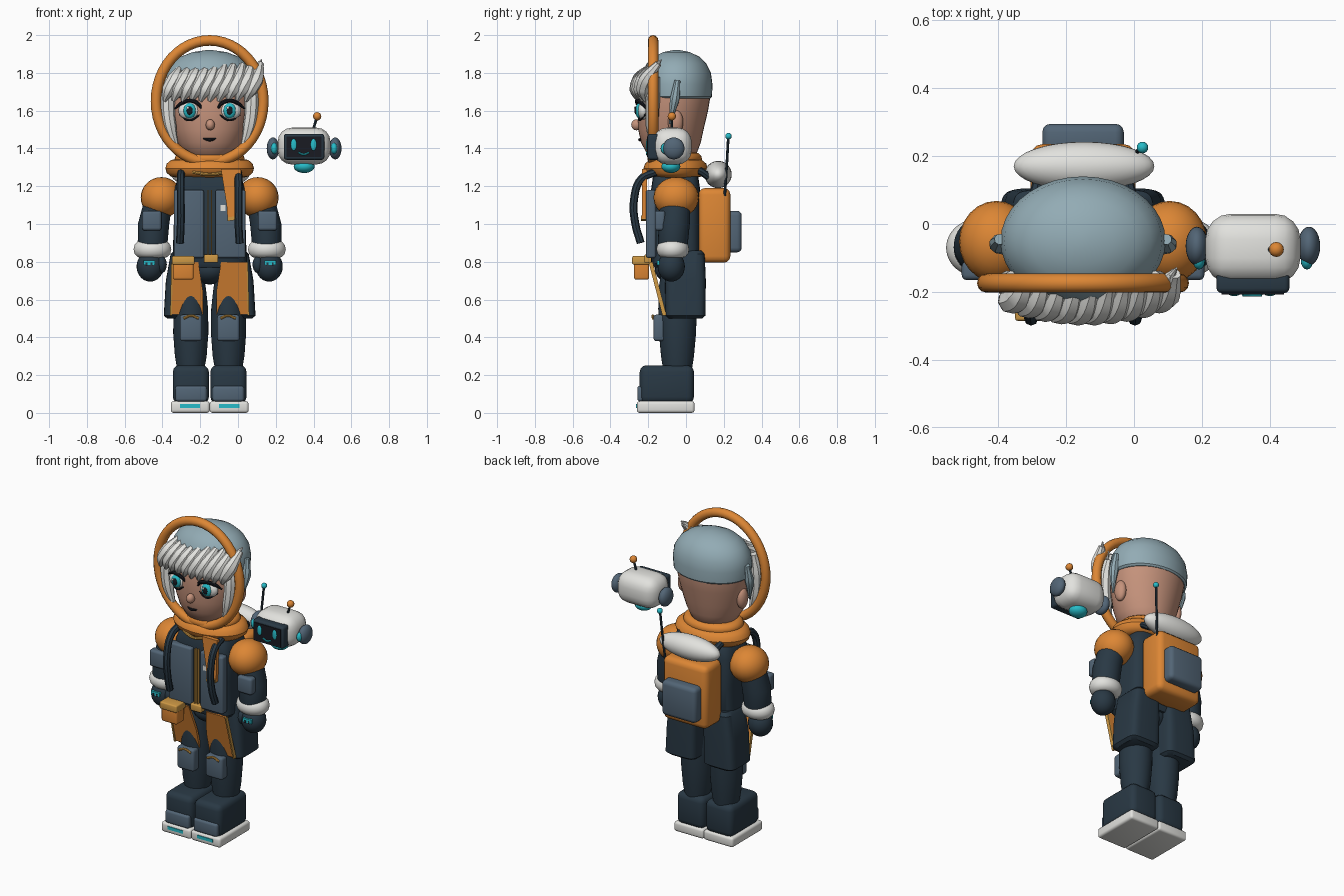
import bpy, bmesh, math
from mathutils import Vector, Matrix

if "Cube" in bpy.data.objects:
    bpy.data.objects.remove(bpy.data.objects["Cube"])

CX = -0.15  # figure's mirror plane


def material(name, rgb):
    m = bpy.data.materials.new(name)
    m.diffuse_color = (*rgb, 1)
    m.use_nodes = True
    m.node_tree.nodes["Principled BSDF"].inputs["Base Color"].default_value = m.diffuse_color
    return m


ORANGE = material("orange", (0.72, 0.24, 0.035))
NAVY = material("dark navy", (0.022, 0.04, 0.058))
SLATE = material("slate", (0.085, 0.13, 0.18))
WHITE = material("off white", (0.76, 0.76, 0.73))
CAPCOL = material("blue grey", (0.29, 0.41, 0.46))
SKIN = material("skin", (0.56, 0.29, 0.2))
TEAL = material("teal", (0.02, 0.5, 0.58))
GOLD = material("gold", (0.62, 0.32, 0.06))
BLACK = material("near black", (0.01, 0.011, 0.016))


def finish(bm, name, mat):
    bmesh.ops.recalc_face_normals(bm, faces=bm.faces)
    me = bpy.data.meshes.new(name)
    bm.to_mesh(me)
    bm.free()
    ob = bpy.data.objects.new(name, me)
    bpy.context.collection.objects.link(ob)
    me.materials.append(mat)
    return ob


def box(name, mat, x, y, z, bevel=0.0, seg=3):
    """Rounded box from (min, max) ranges."""
    bm = bmesh.new()
    bmesh.ops.create_cube(bm, size=1)
    for v in bm.verts:
        v.co = Vector([(r[0] + r[1]) / 2 + c * (r[1] - r[0]) for c, r in zip(v.co, (x, y, z))])
    if bevel:
        bmesh.ops.bevel(bm, geom=bm.edges[:], offset=bevel, segments=seg, affect='EDGES', profile=0.5)
    return finish(bm, name, mat)


def ball(name, mat, c, r, n=24):
    r = r if isinstance(r, tuple) else (r, r, r)
    bm = bmesh.new()
    bmesh.ops.create_uvsphere(bm, u_segments=n, v_segments=n // 2 + 2, radius=1)
    for v in bm.verts:
        v.co = Vector([c[i] + v.co[i] * r[i] for i in range(3)])
    return finish(bm, name, mat)


def loft(name, mat, rings, p=2.0, n=36):
    """Stack of superellipses: (z, cx, cy, rx, ry)."""
    bm = bmesh.new()
    rows = []
    for z, cx, cy, rx, ry in rings:
        row = []
        for i in range(n):
            a = 2 * math.pi * i / n
            c, s = math.cos(a), math.sin(a)
            row.append(bm.verts.new((cx + rx * math.copysign(abs(c) ** (2 / p), c),
                                     cy + ry * math.copysign(abs(s) ** (2 / p), s), z)))
        rows.append(row)
    for a, b in zip(rows, rows[1:]):
        for i in range(n):
            bm.faces.new((a[i], a[(i + 1) % n], b[(i + 1) % n], b[i]))
    bm.faces.new(rows[0])
    bm.faces.new(rows[-1])
    return finish(bm, name, mat)


def ring(name, mat, c, rx, ry, tube_r, upright=False, tube_h=None):
    """Elliptic torus, flat or standing to face the front."""
    bm = bmesh.new()
    h = tube_h or tube_r
    n, m = 48, 12
    g = []
    for i in range(n):
        a = 2 * math.pi * i / n
        for j in range(m):
            b = 2 * math.pi * j / m
            u = (rx + tube_r * math.cos(b)) * math.cos(a)
            v = (ry + tube_r * math.cos(b)) * math.sin(a)
            w = h * math.sin(b)
            g.append(bm.verts.new(Vector(c) + Vector((u, w, v) if upright else (u, v, w))))
    for i in range(n):
        for j in range(m):
            k, q = (i + 1) % n, (j + 1) % m
            bm.faces.new((g[i * m + j], g[k * m + j], g[k * m + q], g[i * m + q]))
    return finish(bm, name, mat)


def tube(name, mat, pts, r, radii=None):
    """Smooth round sweep with optional taper."""
    cu = bpy.data.curves.new(name, 'CURVE')
    cu.dimensions, cu.bevel_depth, cu.bevel_resolution, cu.use_fill_caps = '3D', r, 2, True
    sp = cu.splines.new('BEZIER')
    sp.bezier_points.add(len(pts) - 1)
    sp.resolution_u = 6
    for i, (b, p) in enumerate(zip(sp.bezier_points, pts)):
        b.co = p
        b.handle_left_type = b.handle_right_type = 'AUTO'
        b.radius = radii[i] if radii else 1
    tmp = bpy.data.objects.new(name + "_path", cu)
    bpy.context.collection.objects.link(tmp)
    me = bpy.data.meshes.new_from_object(tmp.evaluated_get(bpy.context.evaluated_depsgraph_get()))
    bpy.data.objects.remove(tmp)
    bm = bmesh.new()
    bm.from_mesh(me)
    ob = finish(bm, name, mat)
    ob.data.materials.clear()
    ob.data.materials.append(mat)
    return ob


def plate(name, mat, xz, y, thick, slope=0.0, ztop=0.0):
    """Outline in x,z extruded in y, leaning by slope."""
    bm = bmesh.new()
    a = [bm.verts.new((px, y + slope * (ztop - pz), pz)) for px, pz in xz]
    f = bm.faces.new(a)
    for e in bmesh.ops.extrude_face_region(bm, geom=[f])["geom"]:
        if isinstance(e, bmesh.types.BMVert):
            e.co.y += thick
    return finish(bm, name, mat)


# Head, cap of hair and features
loft("head", SKIN, [(z, CX, cy, rx, ry) for z, cy, rx, ry in (
    (1.34, -.07, .09, .09), (1.37, -.075, .135, .13), (1.43, -.08, .168, .158), (1.5, -.08, .193, .173),
    (1.6, -.07, .215, .187), (1.68, -.06, .226, .19), (1.78, -.05, .225, .175), (1.88, -.05, .12, .1))])
loft("hair_cap", CAPCOL, [(z, CX, -.05, rx, ry) for z, rx, ry in (
    (1.665, .225, .18), (1.675, .238, .188), (1.74, .243, .19), (1.8, .232, .182), (1.85, .2, .157),
    (1.885, .155, .122), (1.91, .09, .07), (1.92, .02, .02))])
ball("nose", SKIN, (CX + .003, -.262, 1.525), (.024, .028, .029))
tube("mouth", BLACK, [(CX - .042, -.232, 1.457), (CX, -.244, 1.446), (CX + .042, -.232, 1.457)], .009, [.5, 1, .5])

# Fringe of slanted locks
for i in range(10):
    t = i / 9
    x = -.365 + .43 * t
    d = ((x - CX) / .24) ** 2
    yb = -.262 + .045 * d
    tube(f"fringe_lock_{i}", WHITE, [(x + .055, yb + .08, 1.82 + .03 * t), (x + .03, yb + .015, 1.765),
                                     (x, yb, 1.71), (x - .025, yb + .01, 1.65)], .04, [.45, 1, .95, .25])
tube("stray_lock", WHITE, [(.125, -.13, 1.87), (.095, -.17, 1.82), (.06, -.21, 1.75), (.03, -.23, 1.68)], .035, [.1, .7, 1, .3])

for s, side in ((-1, "right"), (1, "left")):
    X = lambda d: CX + s * d

    def mbox(name, mat, x, y, z, bevel=0.0):
        return box(f"{name}_{side}", mat, tuple(sorted((X(x[0]), X(x[1])))), y, z, bevel)

    # Eyes, brows, ears and side locks
    ex = X(.106)
    ball(f"eye_{side}", WHITE, (ex, -.226, 1.6), (.06, .032, .048))
    ball(f"iris_{side}", TEAL, (ex, -.248, 1.6), (.033, .02, .04))
    ball(f"pupil_{side}", BLACK, (ex, -.264, 1.6), (.016, .009, .022))
    ball(f"eye_glint_{side}", WHITE, (ex - .01, -.27, 1.615), (.007, .005, .008), 12)
    tube(f"upper_lash_{side}", BLACK, [(X(.04), -.242, 1.605), (X(.065), -.257, 1.64), (X(.106), -.257, 1.653),
                                       (X(.15), -.232, 1.638), (X(.185), -.21, 1.61)], .011, [.5, 1, 1, 1, .4])
    tube(f"lower_lash_{side}", BLACK, [(X(.05), -.245, 1.58), (X(.106), -.246, 1.549), (X(.16), -.215, 1.58)], .005)
    tube(f"brow_{side}", SLATE, [(X(.05), -.25, 1.677), (X(.11), -.242, 1.69), (X(.165), -.205, 1.675)], .008)
    ball(f"ear_{side}", SKIN, (X(.205), -.055, 1.54), (.03, .04, .065))
    tube(f"side_lock_{side}", WHITE, [(X(.21), -.16, 1.78), (X(.222), -.175, 1.66), (X(.21), -.18, 1.52),
                                      (X(.165), -.175, 1.38)], .038, [.6, 1, .9, .2])
    tube(f"temple_lock_{side}", CAPCOL, [(X(.245), -.045, 1.76), (X(.25), -.06, 1.66), (X(.235), -.085, 1.53)], .027, [.6, 1, .2])

    # Arms
    ball(f"shoulder_{side}", ORANGE, (X(.255), -.052, 1.14), (.11, .12, .108))
    loft(f"sleeve_{side}", NAVY, [(.83, X(.303), -.07, .06, .065), (.88, X(.303), -.07, .078, .078),
                                  (1.0, X(.297), -.063, .083, .083), (1.13, X(.27), -.055, .075, .08)])
    mbox("sleeve_pocket", SLATE, (.255, .357), (-.165, -.11), (.965, 1.07), .015)
    ring(f"cuff_{side}", WHITE, (X(.303), -.07, .866), .058, .045, .042, tube_h=.047)
    ball(f"cuff_core_{side}", WHITE, (X(.303), -.07, .866), (.07, .06, .044))
    ball(f"hand_{side}", NAVY, (X(.315), -.078, .775), (.072, .072, .08))
    ball(f"thumb_{side}", NAVY, (X(.255), -.1, .785), (.028, .035, .045), 16)
    mbox("glove_light", TEAL, (.29, .35), (-.154, -.14), (.783, .808))
    for k in (.305, .332):
        mbox("glove_gap", NAVY, (k - .003, k + .007), (-.156, -.14), (.78, .797))

    # Jacket front, hoses and coat tails
    mbox("jacket_panel", SLATE, (.03, .19), (-.212, -.16), (.82, 1.18), .012)
    mbox("zip_edge", GOLD, (.006, .012), (-.205, -.17), (.8, 1.18))
    tube(f"hose_{side}", NAVY, [(X(.15), -.16, 1.275), (X(.153), -.235, 1.24), (X(.153), -.275, 1.13),
                                (X(.153), -.268, 1.0), (X(.158), -.24, .9)], .021)
    tube(f"pack_strap_{side}", NAVY, [(X(.12), -.03, 1.27), (X(.14), .06, 1.285), (X(.13), .12, 1.25)], .02)
    loft(f"coat_tail_{side}", NAVY, [(z, X(cx), -.003, rx, ry) for z, cx, rx, ry in (
        (.5, .135, .09, .088), (.515, .135, .108, .106), (.7, .128, .104, .108), (.84, .115, .092, .102),
        (.86, .112, .075, .085))], 5)
    plate(f"coat_flap_{side}", ORANGE, [(X(.06), .8), (X(.2), .8), (X(.205), .52), (X(.035), .52), (X(.035), .64)],
          -.19, .015, .26, .79)
    plate(f"flap_trim_{side}", GOLD, [(X(.195), .8), (X(.203), .8), (X(.21), .515), (X(.2), .515)], -.196, .022, .26, .79)

    # Legs, knees and boots
    loft(f"leg_{side}", NAVY, [(z, X(.1), -.045, rx, ry) for z, rx, ry in (
        (.22, .07, .075), (.3, .084, .087), (.42, .093, .098), (.55, .092, .102), (.66, .08, .1), (.78, .06, .08))])
    mbox("knee_pad", SLATE, (.04, .158), (-.172, -.11), (.38, .52), .015)
    tube(f"knee_mark_{side}", GOLD, [(X(.058), -.174, .5), (X(.098), -.176, .515), (X(.138), -.174, .5)], .007)
    mbox("boot", NAVY, (.004, .195), (-.245, .042), (.05, .252), .035)
    mbox("toe_cap", SLATE, (.015, .182), (-.258, -.2), (.06, .143), .015)
    mbox("sole", WHITE, (.0, .206), (-.26, .045), (0, .062), .015)
    mbox("sole_light", TEAL, (.05, .157), (-.264, -.25), (.027, .046))

# Torso, pelvis and neck
loft("torso", NAVY, [(z, CX, -.055, rx, ry) for z, rx, ry in (
    (.77, .18, .12), (.79, .197, .13), (1.0, .19, .132), (1.18, .19, .13), (1.25, .165, .12), (1.29, .12, .1))], 4.5)
ball("pelvis", NAVY, (CX, -.055, .76), (.1, .11, .08))
loft("neck", SKIN, [(1.2, CX, -.06, .09, .09), (1.37, CX, -.07, .1, .1)])
box("zip_buckle", GOLD, (CX - .03, CX + .045), (-.22, -.18), (.795, .838), .006)

# Collar, helmet rim and scarf tail
ring("collar_lower", ORANGE, (CX, -.055, 1.295), .175, .11, .06, tube_h=.05)
ring("collar_upper", ORANGE, (CX, -.06, 1.345), .145, .105, .04, tube_h=.035)
tube("collar_trim", GOLD, [(CX - .09, -.2, 1.275), (CX, -.226, 1.262), (CX + .09, -.2, 1.275)], .009)
ring("helmet_rim", ORANGE, (CX, -.174, 1.65), .284, .322, .028, upright=True)
plate("scarf_tail", ORANGE, [(-.09, 1.29), (.015, 1.29), (.01, 1.03), (-.055, 1.02), (-.06, 1.1)], -.232, .025)
plate("scarf_trim", GOLD, [(-.055, 1.035), (.01, 1.045), (.01, 1.025), (-.057, 1.015)], -.237, .03)
box("chest_badge", WHITE, (-.092, -.065), (-.218, -.21), (1.07, 1.1))

# Belt pouch
box("pouch", ORANGE, (-.345, -.235), (-.275, -.195), (.705, .82), .012)
box("pouch_flap", GOLD, (-.35, -.23), (-.285, -.19), (.785, .83), .008)

# Backpack with bedroll and aerial
box("backpack", ORANGE, (CX - .155, CX + .155), (.065, .235), (.795, 1.19), .035)
box("backpack_pocket", SLATE, (CX - .12, CX + .12), (.2, .295), (.85, 1.07), .025)
ball("bedroll", WHITE, (CX + .003, .17, 1.262), (.207, .072, .072), 32)
tube("pack_aerial", NAVY, [(0, .205, 1.15), (.012, .215, 1.3), (.024, .224, 1.46)], .007)
ball("pack_aerial_tip", TEAL, (.025, .225, 1.465), .017, 16)

# Companion drone
box("drone_body", WHITE, (.21, .49), (-.175, .03), (1.315, 1.51), .075, 4)
box("drone_screen_frame", NAVY, (.243, .457), (-.203, -.14), (1.34, 1.477), .014)
box("drone_screen", BLACK, (.258, .442), (-.207, -.19), (1.355, 1.462))
for x in (.295, .4):
    ball("drone_eye", TEAL, (x, -.206, 1.42), (.016, .006, .031), 16)
tube("drone_smile", TEAL, [(.32, -.208, 1.378), (.348, -.208, 1.368), (.376, -.208, 1.378)], .005)
for x, s in ((.185, -1), (.515, 1)):
    ball("drone_ear", SLATE, (x, -.065, 1.4), (.033, .057, .058))
    ball("drone_ear_light", TEAL, (x - s * .006, -.108, 1.4), (.018, .026, .03), 16)
ball("drone_thruster", TEAL, (.35, -.08, 1.305), (.055, .05, .035))
tube("drone_aerial", NAVY, [(.395, -.075, 1.49), (.418, -.075, 1.565)], .007)
ball("drone_aerial_tip", ORANGE, (.419, -.075, 1.57), .022, 16)

# Smooth shading with sharp edges kept
for ob in bpy.context.collection.objects:
    ob.select_set(True)
    bpy.context.view_layer.objects.active = ob
bpy.ops.object.shade_smooth_by_angle(angle=math.radians(35))
